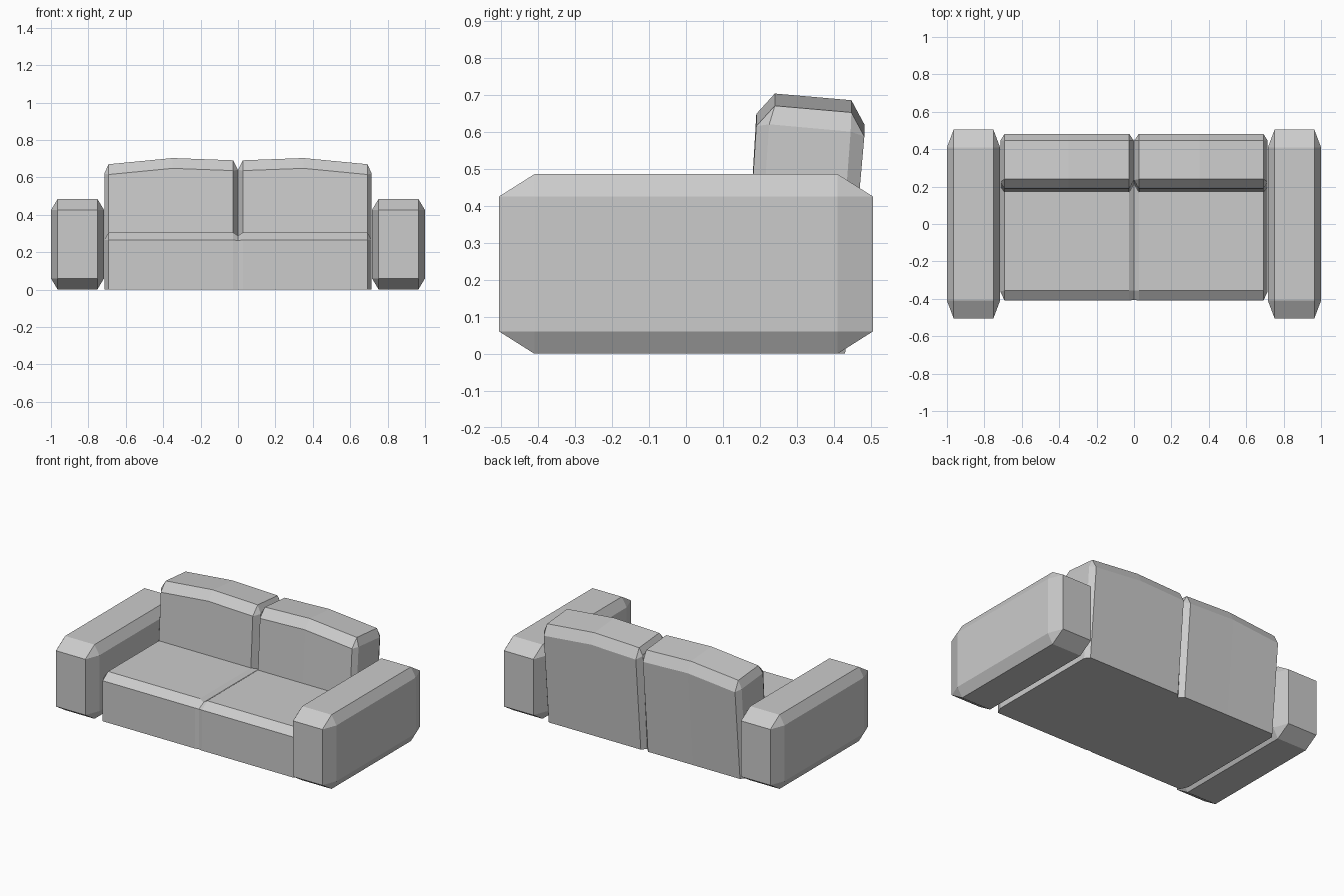
import bpy
import bmesh
from math import radians
from itertools import product

default_cube = bpy.data.objects.get("Cube")
if default_cube:
    bpy.data.objects.remove(default_cube, do_unlink=True)

# Single upholstery colour
fabric = bpy.data.materials.new("grey_fabric")
fabric.use_nodes = True
GREY = (0.6, 0.6, 0.6, 1)
fabric.diffuse_color = GREY
for node in fabric.node_tree.nodes:
    if node.type == 'BSDF_PRINCIPLED':
        node.inputs["Base Color"].default_value = GREY


def finish(name, bm):
    """Clean up a bmesh and turn it into a flat-shaded object."""
    bmesh.ops.recalc_face_normals(bm, faces=bm.faces[:])
    mesh = bpy.data.meshes.new(name)
    bm.to_mesh(mesh)
    bm.free()
    mesh.materials.append(fabric)
    obj = bpy.data.objects.new(name, mesh)
    bpy.context.collection.objects.link(obj)
    return obj


def chamfered_box(name, centre, half, cut):
    """Box with every edge chamfered by a different amount per axis."""
    bm = bmesh.new()
    for signs in product((-1, 1), repeat=3):
        for outer in range(3):
            bm.verts.new([centre[i] + signs[i] * (half[i] - (0 if i == outer else cut[i]))
                          for i in range(3)])
    bmesh.ops.convex_hull(bm, input=bm.verts[:])
    bmesh.ops.dissolve_limit(bm, angle_limit=radians(1), verts=bm.verts[:], edges=bm.edges[:])
    return finish(name, bm)


# Armrests
for side, name in ((1, "left_arm"), (-1, "right_arm")):
    chamfered_box(name, (side * 0.858, 0, 0.2425), (0.142, 0.505, 0.2425), (0.036, 0.095, 0.06))


def seat_profile(drop):
    """Side outline of seat and leaning backrest; drop lowers the back's top."""
    return [(-0.41, 0), (-0.41, 0.265), (-0.355, 0.305), (0.17, 0.305),
            (0.19, 0.648 - drop), (0.24, 0.703 - drop),
            (0.447, 0.685 - drop), (0.482, 0.62 - drop), (0.43, 0)]


# Shrunken outlines at the middle seam and at the outer end
seam = [(-0.405, 0), (-0.405, 0.262), (-0.355, 0.288), (0.215, 0.288),
        (0.235, 0.64), (0.235, 0.64), (0.445, 0.625), (0.445, 0.625), (0.4, 0)]
end = [(-0.36, 0), (-0.36, 0.265), (-0.36, 0.265), (0.2, 0.265),
       (0.225, 0.62), (0.225, 0.62), (0.445, 0.6), (0.445, 0.6), (0.4, 0)]

# Seat and backrest, one half lofted across its width then mirrored
sections = [(0, seam), (0.026, seat_profile(0.012)), (0.35, seat_profile(0)),
            (0.692, seat_profile(0.033)), (0.715, end)]
bm = bmesh.new()
rings = [[bm.verts.new((x, y, z)) for y, z in outline] for x, outline in sections]
for a, b in zip(rings, rings[1:]):
    for i in range(len(a)):
        j = (i + 1) % len(a)
        bm.faces.new((a[i], a[j], b[j], b[i]))
bm.faces.new(rings[-1])
bmesh.ops.remove_doubles(bm, verts=bm.verts[:], dist=0.0005)
body = finish("seat_and_backrest", bm)
mirror = body.modifiers.new("Mirror", 'MIRROR')
mirror.use_clip = True
mirror.merge_threshold = 0.001
